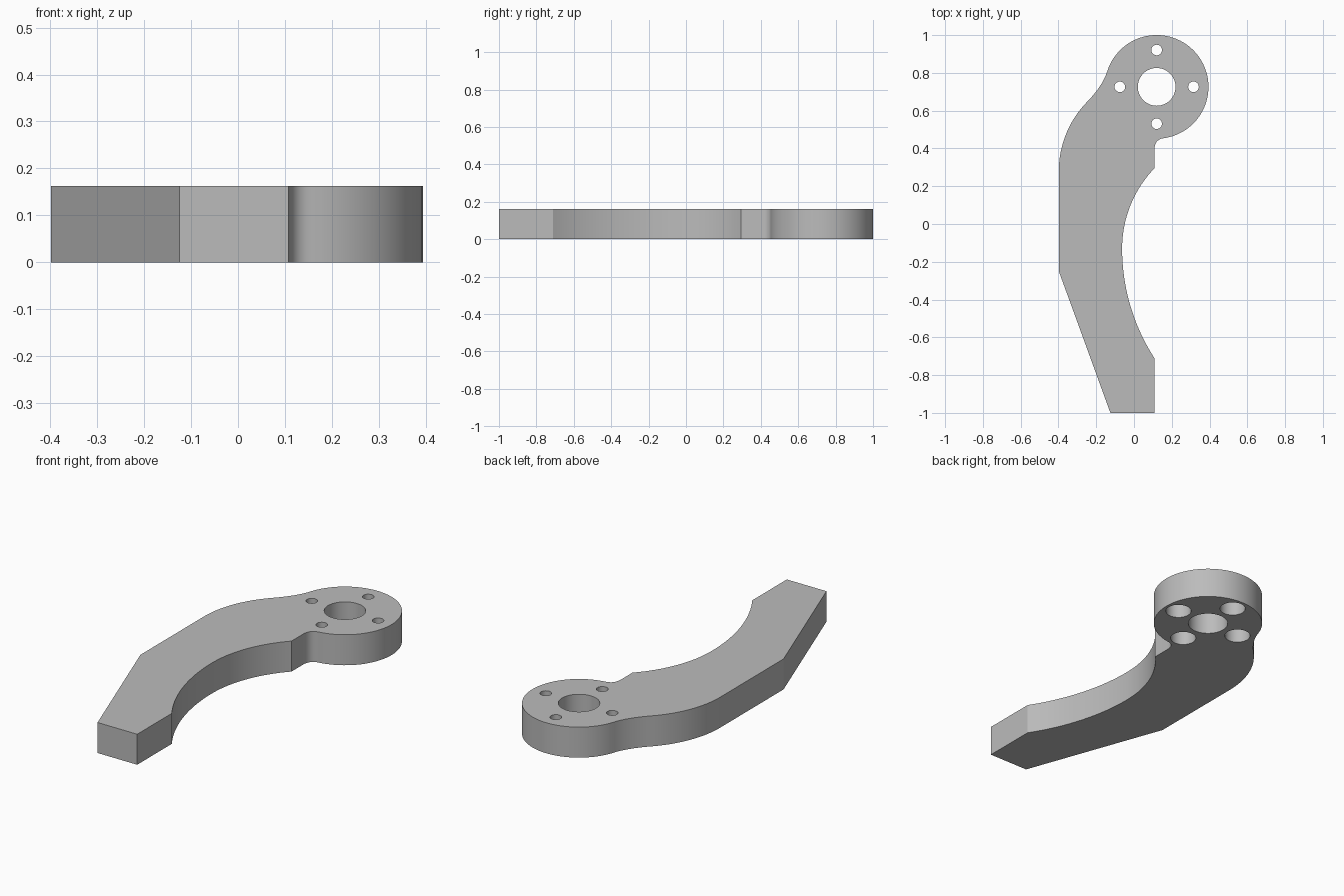
import bpy, bmesh
from math import radians, cos, sin, atan2, hypot
from mathutils import Vector

cube = bpy.data.objects.get("Cube")
if cube:
    bpy.data.objects.remove(cube, do_unlink=True)

HEIGHT = 0.162
HUB = Vector((0.12, 0.726))
HUB_R = 0.274

steel = bpy.data.materials.new("plain grey")
steel.use_nodes = True
steel.diffuse_color = (0.5, 0.5, 0.5, 1)
steel.node_tree.nodes["Principled BSDF"].inputs["Base Color"].default_value = (0.5, 0.5, 0.5, 1)


def arc(centre, start, end, n):
    """Arc about centre from start, turning the short way to the end angle in degrees."""
    r = hypot(start[0] - centre[0], start[1] - centre[1])
    a = atan2(start[1] - centre[1], start[0] - centre[0])
    b = radians(end)
    return [(centre[0] + r * cos(a + (b - a) * i / n),
             centre[1] + r * sin(a + (b - a) * i / n)) for i in range(n + 1)]


def blend(p, c, q, n=10):
    """Fillet from p to q, tangent to the lines through c (end points left out)."""
    p, c, q = Vector(p), Vector(c), Vector(q)
    return [tuple(p * (1 - t) ** 2 + c * 2 * t * (1 - t) + q * t * t)
            for t in (i / n for i in range(1, n))]


def bow(tip_x, tip_y, end_x, end_y, n=24):
    """Arc upright at its tip, running from the tip to the end point."""
    dx, dy = end_x - tip_x, end_y - tip_y
    r = (dx * dx + dy * dy) / (2 * dx)
    pts = []
    for i in range(n + 1):
        y = dy * i / n
        pts.append((tip_x + r - (r * r - y * y) ** 0.5, tip_y + y))
    return pts


# Outline, counter-clockwise from the foot
outer = bow(-0.398, 0.28, -0.25, 0.645)
inner_top = bow(-0.063, -0.13, 0.108, 0.295)
inner_low = bow(-0.063, -0.13, 0.108, -0.71)
hub = arc(HUB, (0.156, 0.454), 163, 56)
outline = [(-0.125, -1), (0.108, -1)]
outline += inner_low[::-1] + inner_top[1:]
outline += [(0.108, 0.39)] + blend((0.108, 0.39), (0.108, 0.448), hub[0])
outline += hub + blend(hub[-1], (-0.167, 0.73), outer[-1])
outline += outer[::-1] + [(-0.398, -0.25)]

# Arm plate
bm = bmesh.new()
base = bm.faces.new([bm.verts.new((x, y, 0)) for x, y in outline])
top = bmesh.ops.extrude_face_region(bm, geom=[base])
bmesh.ops.translate(bm, vec=(0, 0, HEIGHT),
                    verts=[v for v in top["geom"] if isinstance(v, bmesh.types.BMVert)])
bmesh.ops.recalc_face_normals(bm, faces=bm.faces)
mesh = bpy.data.meshes.new("arm_plate")
bm.to_mesh(mesh)
bm.free()
arm = bpy.data.objects.new("arm_plate", mesh)
bpy.context.collection.objects.link(arm)
mesh.materials.append(steel)


def drill(name, x, y, r, z0, z1):
    """Cut a round hole in the arm between two heights."""
    bpy.ops.mesh.primitive_cylinder_add(vertices=48, radius=r, depth=z1 - z0,
                                        location=(x, y, (z0 + z1) / 2))
    cutter = bpy.context.object
    cutter.name = name
    cutter.hide_render = True
    cutter.data.materials.append(steel)
    mod = arm.modifiers.new(name, "BOOLEAN")
    mod.operation = "DIFFERENCE"
    mod.solver = "EXACT"
    mod.object = cutter
    bpy.context.view_layer.objects.active = arm
    bpy.ops.object.modifier_apply(modifier=name)
    bpy.data.objects.remove(cutter, do_unlink=True)


# Shaft hole, then screw holes with wide counterbores from below
drill("shaft_hole", HUB.x, HUB.y, 0.1, -0.1, 0.3)
for dx, dy in ((1, 0), (0, 1), (-1, 0), (0, -1)):
    x, y = HUB.x + 0.195 * dx, HUB.y + 0.195 * dy
    drill("counterbore", x, y, 0.064, -0.1, 0.1)
    drill("screw_hole", x, y, 0.028, -0.1, 0.3)

bpy.ops.object.select_all(action="DESELECT")
arm.select_set(True)
bpy.context.view_layer.objects.active = arm
bpy.ops.object.shade_smooth_by_angle(angle=radians(15))
